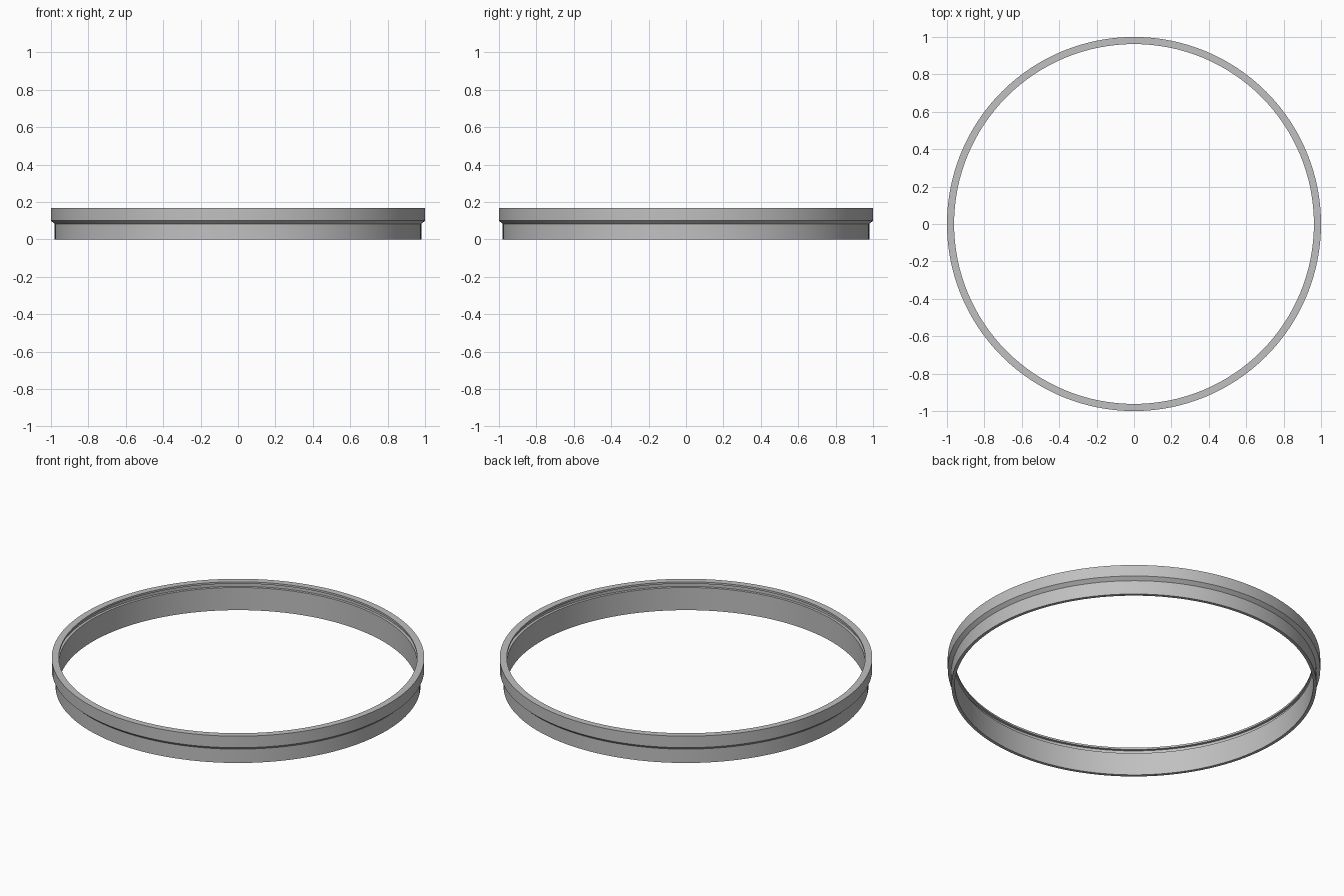
import bpy
import bmesh
from math import tau, radians
from mathutils import Matrix

cube = bpy.data.objects.get("Cube")
if cube:
    bpy.data.objects.remove(cube, do_unlink=True)

# Single plain grey
grey = bpy.data.materials.new("plain_grey")
grey.use_nodes = True
colour = (0.53, 0.53, 0.53, 1.0)
grey.diffuse_color = colour
grey.node_tree.nodes["Principled BSDF"].inputs["Base Color"].default_value = colour


def lathe(name, profile, segments):
    """Revolve a closed (radius, height) profile about z."""
    bm = bmesh.new()
    rings = []
    for i in range(segments):
        turn = Matrix.Rotation(tau * i / segments, 3, "Z")
        rings.append([bm.verts.new(turn @ bm_point) for bm_point in
                      (Matrix.Translation((r, 0, z)).to_translation() for r, z in profile)])
    count = len(profile)
    for i in range(segments):
        a, b = rings[i], rings[(i + 1) % segments]
        for j in range(count):
            k = (j + 1) % count
            bm.faces.new((a[j], b[j], b[k], a[k]))
    bmesh.ops.recalc_face_normals(bm, faces=bm.faces)
    mesh = bpy.data.meshes.new(name)
    bm.to_mesh(mesh)
    bm.free()
    mesh.materials.append(grey)
    obj = bpy.data.objects.new(name, mesh)
    bpy.context.collection.objects.link(obj)
    return obj


# Cross-section: thin skirt, chamfered shoulder, thick rim, inner groove
inner, skirt, outer, top = 0.962, 0.98, 1.0, 0.168
profile = [
    (inner, 0), (skirt, 0),
    (skirt, 0.082), (outer, 0.1),
    (outer, top), (inner, top),
    (inner, 0.157), (0.977, 0.157),
    (0.977, 0.134), (inner, 0.134),
]
ring = lathe("collar_ring", profile, 128)

# Smooth round walls with crisp profile edges
bpy.ops.object.select_all(action="DESELECT")
ring.select_set(True)
bpy.context.view_layer.objects.active = ring
bpy.ops.object.shade_smooth_by_angle(angle=radians(30))
